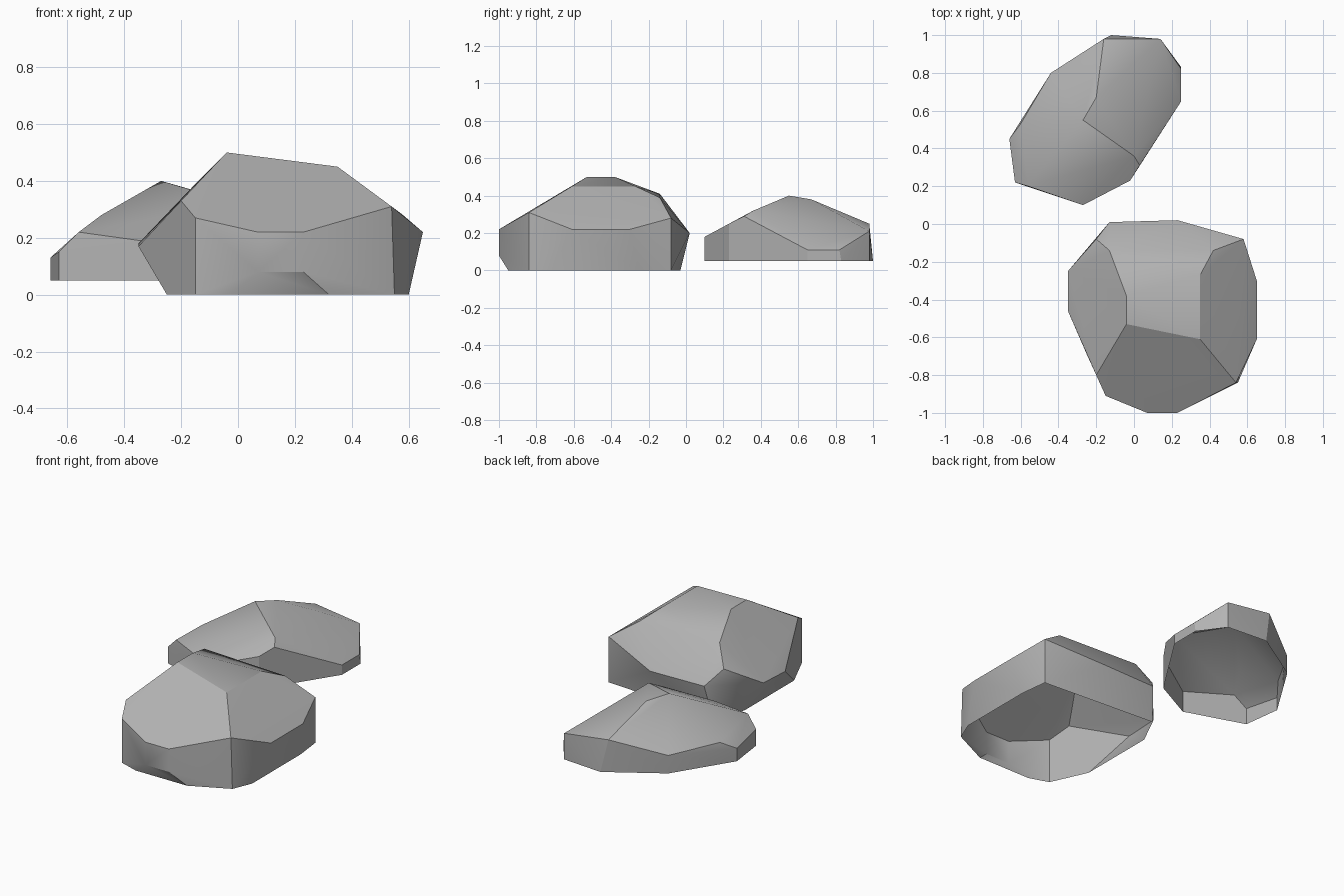
import bpy
import bmesh

# Remove the default cube
default_cube = bpy.data.objects.get("Cube")
if default_cube:
    bpy.data.objects.remove(default_cube, do_unlink=True)


def make_material(name, colour):
    material = bpy.data.materials.new(name)
    material.use_nodes = True
    material.diffuse_color = colour
    shader = material.node_tree.nodes["Principled BSDF"]
    shader.inputs["Base Color"].default_value = colour
    shader.inputs["Roughness"].default_value = 0.9
    return material


def make_rock(name, material, ground, footprint, girdle, crown):
    """Wrap a chiselled shell around three tiers of corners, open underneath."""
    corners = [(x, y, ground) for x, y in footprint] + girdle + crown
    mesh = bpy.data.meshes.new(name)
    bm = bmesh.new()
    for corner in corners:
        bm.verts.new(corner)
    bmesh.ops.convex_hull(bm, input=bm.verts[:])
    bm.normal_update()

    # Open the underside
    underside = [face for face in bm.faces
                 if all(vert.co.z < ground + .01 for vert in face.verts)]
    bmesh.ops.delete(bm, geom=underside, context="FACES")
    loose = [vert for vert in bm.verts if not vert.link_faces]
    bmesh.ops.delete(bm, geom=loose, context="VERTS")

    # Merge flat triangles into broad facets
    bmesh.ops.dissolve_limit(bm, angle_limit=.03,
                             verts=bm.verts[:], edges=bm.edges[:])
    bmesh.ops.recalc_face_normals(bm, faces=bm.faces[:])
    if sum(face.normal.z * face.calc_area() for face in bm.faces) < 0:
        bmesh.ops.reverse_faces(bm, faces=bm.faces[:])
    bm.to_mesh(mesh)
    bm.free()
    mesh.materials.append(material)

    rock = bpy.data.objects.new(name, mesh)
    bpy.context.collection.objects.link(rock)
    bpy.ops.object.select_all(action="DESELECT")
    rock.select_set(True)
    bpy.context.view_layer.objects.active = rock
    bpy.ops.object.shade_smooth_by_angle(angle=.5)
    return rock


stone_grey = make_material("stone grey", (.45, .45, .45, 1))

# Large boulder at the front, with a sloping ridge
make_rock(
    "front_boulder", stone_grey, ground=0,
    footprint=[(.58, -.08), (-.16, -.03), (-.25, -.21), (-.25, -.69),
               (-.15, -.91), (-.03, -.95), (.32, -.95), (.55, -.84),
               (.6, -.72), (.6, -.25)],
    girdle=[(.58, -.08, .28), (.23, .02, .2), (-.13, .01, .2),
            (-.2, -.08, .29), (-.35, -.25, .18), (-.35, -.46, .17),
            (-.2, -.8, .33), (-.15, -.91, .27), (.07, -1, .22),
            (.23, -1, .22), (.07, -1, .08), (.23, -1, .08),
            (.54, -.84, .31), (.65, -.61, .22), (.65, -.3, .22)],
    crown=[(-.04, -.53, .5), (-.04, -.38, .5), (.35, -.61, .45),
           (.35, -.27, .45), (-.13, -.14, .41), (.42, -.14, .39)],
)

# Lower slab behind it, lying at a slant
make_rock(
    "rear_boulder", stone_grey, ground=.05,
    footprint=[(-.12, 1), (.14, .98), (.25, .83), (.25, .65), (-.02, .23),
               (-.27, .1), (-.63, .22), (-.66, .45), (-.44, .8)],
    girdle=[(.14, .98, .21), (.25, .82, .11), (.25, .65, .11),
            (.03, .31, .29), (-.02, .23, .25), (-.27, .1, .18),
            (-.56, .2, .22), (-.63, .22, .15), (-.66, .45, .13),
            (-.6, .53, .18), (-.44, .8, .16), (-.16, .98, .25)],
    crown=[(-.27, .55, .4), (-.2, .67, .38), (0, .36, .32),
           (-.48, .34, .28)],
)
